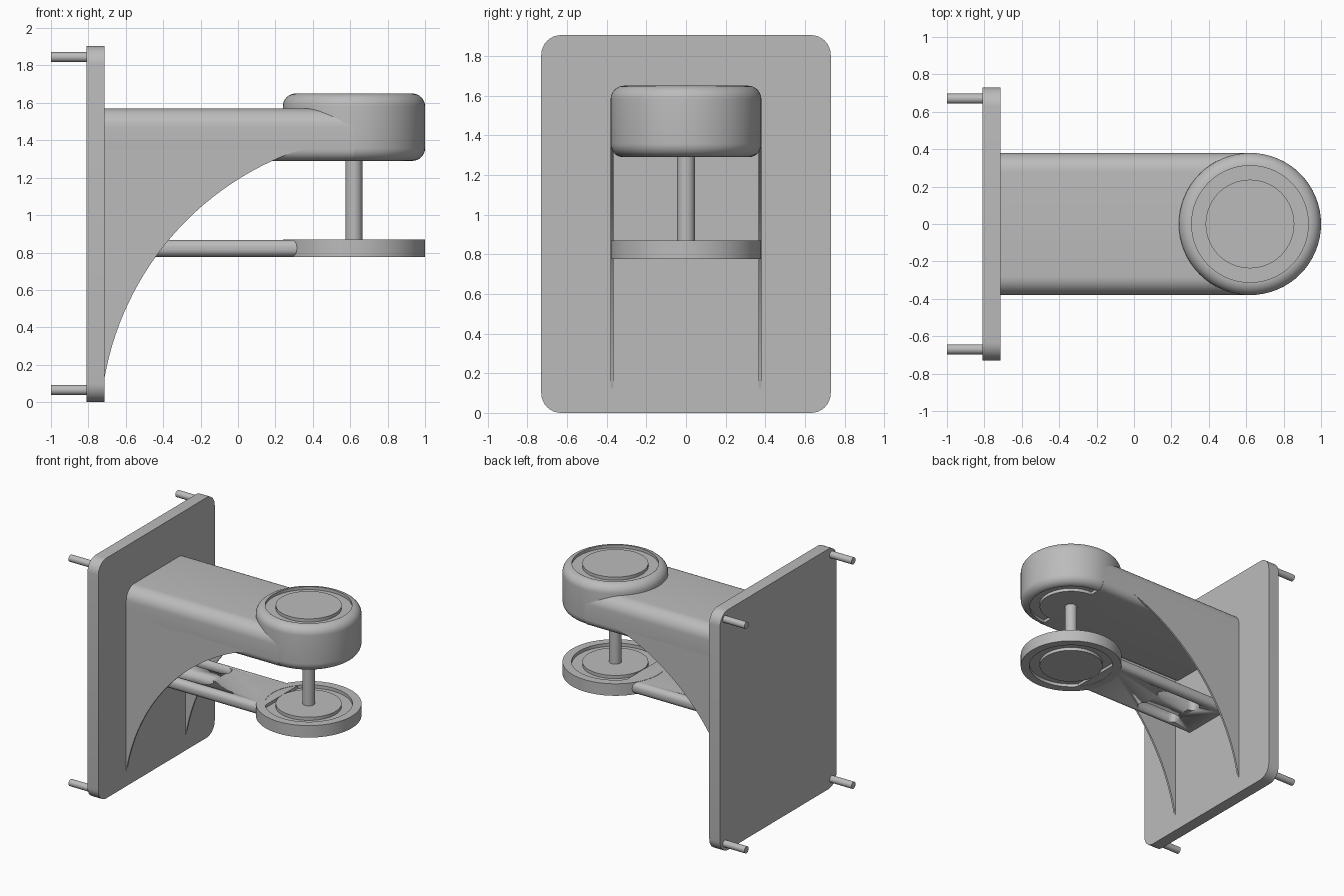
import bpy, bmesh
from math import sin, cos, pi, radians

cube = bpy.data.objects.get("Cube")
if cube:
    bpy.data.objects.remove(cube)

grey = bpy.data.materials.new("plain_grey")
grey.use_nodes = True
colour = (0.5, 0.5, 0.5, 1)
grey.diffuse_color = colour
grey.node_tree.nodes["Principled BSDF"].inputs["Base Color"].default_value = colour


def finish(name, bm):
    bmesh.ops.recalc_face_normals(bm, faces=bm.faces)
    mesh = bpy.data.meshes.new(name)
    bm.to_mesh(mesh)
    bm.free()
    mesh.materials.append(grey)
    obj = bpy.data.objects.new(name, mesh)
    bpy.context.collection.objects.link(obj)
    bpy.ops.object.select_all(action="DESELECT")
    obj.select_set(True)
    bpy.context.view_layer.objects.active = obj
    bpy.ops.object.shade_smooth_by_angle(angle=radians(30))
    return obj


def prism(name, points, offset):
    """Extrude a closed outline of 3D points along an offset."""
    bm = bmesh.new()
    face = bm.faces.new([bm.verts.new(p) for p in points])
    new = bmesh.ops.extrude_face_region(bm, geom=[face])["geom"]
    verts = [g for g in new if isinstance(g, bmesh.types.BMVert)]
    bmesh.ops.translate(bm, vec=offset, verts=verts)
    return finish(name, bm)


def arc(cx, cy, r, start, end, steps=8):
    angles = [radians(start + (end - start) * i / steps) for i in range(steps + 1)]
    return [(cx + r * cos(a), cy + r * sin(a)) for a in angles]


def rounded_rect(w, low, high, r_low, r_high):
    """Outline with half width w and separate bottom and top corner radii."""
    return (arc(w - r_high, high - r_high, r_high, 0, 90)
            + arc(r_high - w, high - r_high, r_high, 90, 180)
            + arc(r_low - w, low + r_low, r_low, 180, 270)
            + arc(w - r_low, low + r_low, r_low, 270, 360))


def lathe(name, profile, x, steps=64):
    """Spin an (r, z) profile around a vertical axis at x."""
    bm = bmesh.new()
    verts = [bm.verts.new((x + r, 0, z)) for r, z in profile]
    edges = [bm.edges.new(pair) for pair in zip(verts, verts[1:])]
    bmesh.ops.spin(bm, geom=verts + edges, cent=(x, 0, 0), axis=(0, 0, 1),
                   angle=2 * pi, steps=steps)
    bmesh.ops.remove_doubles(bm, verts=bm.verts, dist=0.0005)
    return finish(name, bm)


def grooved_disc(name, low, high, fillet):
    """Disc with a ring groove in both faces and optionally rounded rims."""
    r, lip, core, depth = 0.38, 0.315, 0.237, 0.025
    if fillet:
        rim = (arc(r - fillet, low + fillet, fillet, -90, 0)
               + arc(r - fillet, high - fillet, fillet, 0, 90))
    else:
        rim = [(r, low), (r, high)]
    bottom = [(0, low), (core, low), (core, low + depth), (lip, low + depth), (lip, low)]
    top = [(lip, high), (lip, high - depth), (core, high - depth), (core, high), (0, high)]
    return lathe(name, bottom + rim + top, AXIS)


AXIS, WALL = 0.62, -0.715

# Wall plate with its four pins
prism("wall_plate", [(WALL, y, z) for y, z in rounded_rect(0.73, 0, 1.905, 0.1, 0.1)],
      (-0.095, 0, 0))
for side, y in (("right", -0.67), ("left", 0.67)):
    for level, z in (("lower", 0.065), ("upper", 1.845)):
        prism(f"{level}_{side}_pin", [(-1, a, b) for a, b in arc(y, z, 0.027, 0, 337.5, 15)],
              (0.2, 0, 0))

# Upper arm and the round head at its end
prism("upper_arm", [(WALL, y, z) for y, z in rounded_rect(0.38, 1.29, 1.57, 0.06, 0.1)],
      (AXIS - WALL, 0, 0))
grooved_disc("head", 1.29, 1.65, 0.068)

# Curved side ribs
curve = arc(0.842, -0.146, 1.58, 170.3, 108.1, 28)
for side, y in (("right", -0.38), ("left", 0.365)):
    outline = [(x, y, z) for x, z in curve + [(0.35, 1.42), (WALL, 1.42)]]
    prism(f"{side}_rib", outline, (0, 0.015, 0))

# Lower strip with two long slots
strip = prism("lower_strip",
              [(WALL, y, z) for y, z in rounded_rect(0.225, 0.777, 0.868, 0.04, 0.04)],
              (0.32 - WALL + 0.06, 0, 0))
for y in (-0.115, 0.115):
    slot = arc(-0.2, y, 0.055, -90, 90) + arc(-0.48, y, 0.055, 90, 270)
    cutter = prism("slot_cutter", [(a, b, 0.7) for a, b in slot], (0, 0, 0.3))
    cut = strip.modifiers.new("slot", "BOOLEAN")
    cut.operation, cut.solver, cut.object = "DIFFERENCE", "EXACT", cutter
    bpy.context.view_layer.objects.active = strip
    bpy.ops.object.modifier_move_to_index(modifier=cut.name, index=0)
    bpy.ops.object.modifier_apply(modifier=cut.name)
    bpy.data.objects.remove(cutter)

# Lower disc and the stem joining it to the head
grooved_disc("lower_disc", 0.775, 0.87, 0)
lathe("stem", [(0, 0.86), (0.045, 0.86), (0.045, 1.3), (0, 1.3)], AXIS, 32)
